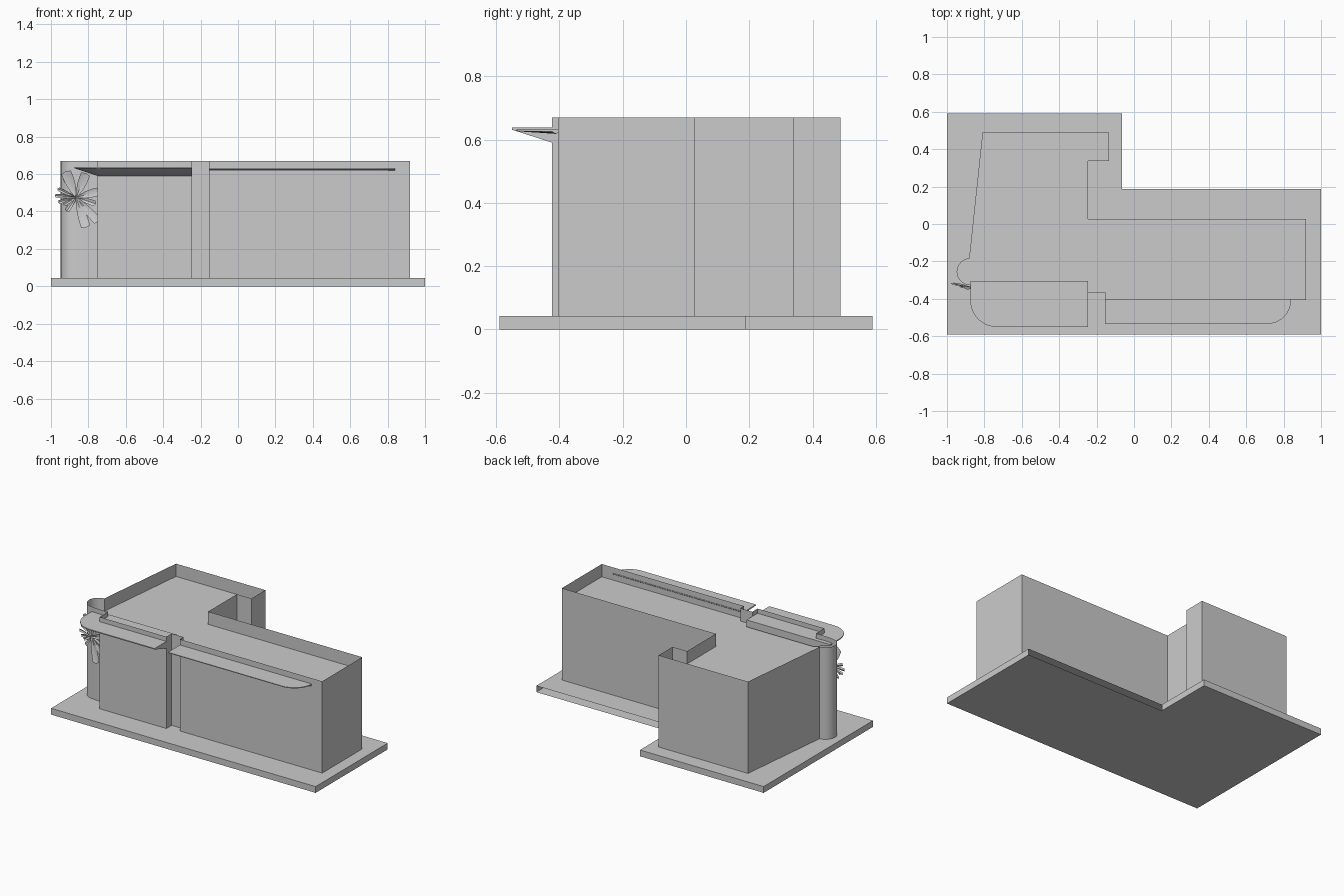
import bpy, bmesh, math

if "Cube" in bpy.data.objects:
    bpy.data.objects.remove(bpy.data.objects["Cube"])


def finish(name, bm, smooth=False):
    me = bpy.data.meshes.new(name)
    bm.to_mesh(me)
    bm.free()
    ob = bpy.data.objects.new(name, me)
    bpy.context.collection.objects.link(ob)
    if smooth:
        bpy.ops.object.select_all(action='DESELECT')
        ob.select_set(True)
        bpy.context.view_layer.objects.active = ob
        bpy.ops.object.shade_smooth_by_angle(angle=math.radians(30))
    return ob


def ring(bm, pts, z):
    return [bm.verts.new((x, y, z)) for x, y in pts]


def bridge(bm, a, b, skip=()):
    n = len(a)
    for i in range(n):
        if i not in skip:
            j = (i + 1) % n
            bm.faces.new((a[i], a[j], b[j], b[i]))


def arc(cx, cy, rx, ry, a0, a1, n):
    out = []
    for i in range(n + 1):
        t = math.radians(a0 + (a1 - a0) * i / n)
        out.append((cx + rx * math.cos(t), cy + ry * math.sin(t)))
    return out


# L-shaped ground slab, its long rear edge is left open
slab = [(-1, -0.59), (1, -0.59), (1, 0.188), (-0.065, 0.188), (-0.065, 0.59), (-1, 0.59)]
bm = bmesh.new()
lo, hi = ring(bm, slab, 0), ring(bm, slab, 0.043)
bridge(bm, lo, hi, skip=(2,))
bm.faces.new(hi)
bm.faces.new(lo[::-1])
finish("base_slab", bm)

# Building footprint with a rounded corner tower at the left
foot = [(-0.75, -0.423), (-0.245, -0.423), (-0.245, -0.366), (-0.155, -0.366),
        (-0.155, -0.405), (0.92, -0.405), (0.92, 0.027), (-0.245, 0.027),
        (-0.245, 0.338), (-0.135, 0.338), (-0.135, 0.488), (-0.81, 0.488)]
foot += arc(-0.875, -0.255, 0.073, 0.072, 95, 265, 14)
foot += [(-0.85, -0.331), (-0.81, -0.333), (-0.75, -0.331)]

# Thin outer walls rising above the roof as a parapet
bm = bmesh.new()
bridge(bm, ring(bm, foot, 0.043), ring(bm, foot, 0.67))
finish("walls", bm, True)

# Flat roof set below the parapet
bm = bmesh.new()
bm.faces.new(ring(bm, foot, 0.583))
finish("roof", bm)


def canopy(name, outer, inner, z_top, z_edge, z_low):
    bm = bmesh.new()
    top, edge = ring(bm, outer, z_top), ring(bm, outer, z_edge)
    low = ring(bm, inner, z_low)
    bridge(bm, edge, top)
    bridge(bm, low, edge)
    bm.faces.new(top)
    bm.faces.new(low[::-1])
    finish(name, bm, True)


# Left canopy: flat top, underside sloping down towards the wall
left = arc(-0.735, -0.41, 0.14, 0.14, 180, 270, 10)
left += [(-0.245, -0.55), (-0.245, -0.305), (-0.875, -0.305)]
left_in = [(max(x, -0.75), max(y, -0.423)) for x, y in left]
left_in = [(x + 0.0004 * i if i < 11 else x, y) for i, (x, y) in enumerate(left_in)]
canopy("left_canopy", left, left_in, 0.638, 0.631, 0.59)

# Right canopy: thinner, rounded at its far end
right = [(-0.155, -0.535)] + arc(0.71, -0.405, 0.13, 0.13, -90, 0, 10)
right += [(0.84, -0.402), (-0.155, -0.402)]
right_in = [(x, -0.41 + 0.02 * (y + 0.4)) for x, y in right]
canopy("right_canopy", right, right_in, 0.631, 0.626, 0.618)


# Flower ornament on the tower: angle, length, width of each curled petal
def tower_y(x):
    return -0.338 + max(0, -0.87 - x) * 0.45


petals = [(112, .15, .055), (68, .14, .05), (15, .125, .045), (-18, .11, .03),
          (-48, .175, .045), (-72, .17, .05), (-125, .09, .025),
          (-150, .08, .02), (175, .115, .02), (155, .11, .02), (195, .10, .02)]
bm = bmesh.new()
for k, (ang, length, width) in enumerate(petals):
    a = math.radians(ang)
    rows = []
    for i in range(7):
        t = i / 6
        w = width * (0.15 + 0.85 * math.sin(min(1, t * 1.25) * math.pi / 2)) / 2
        row = []
        for s in (-1, 0, 1):
            r = length * t - (0.006 if s else 0) * t
            x = -0.865 + r * math.cos(a) - s * w * math.sin(a)
            z = 0.475 + r * math.sin(a) + s * w * math.cos(a)
            lift = 0.018 * t * t + 0.004 * (k % 3) + (0.005 if s else 0)
            row.append(bm.verts.new((x, tower_y(x) - lift, z)))
        rows.append(row)
    for p, q in zip(rows, rows[1:]):
        for s in (0, 1):
            bm.faces.new((p[s], q[s], q[s + 1], p[s + 1]))
finish("flower_ornament", bm, True)
